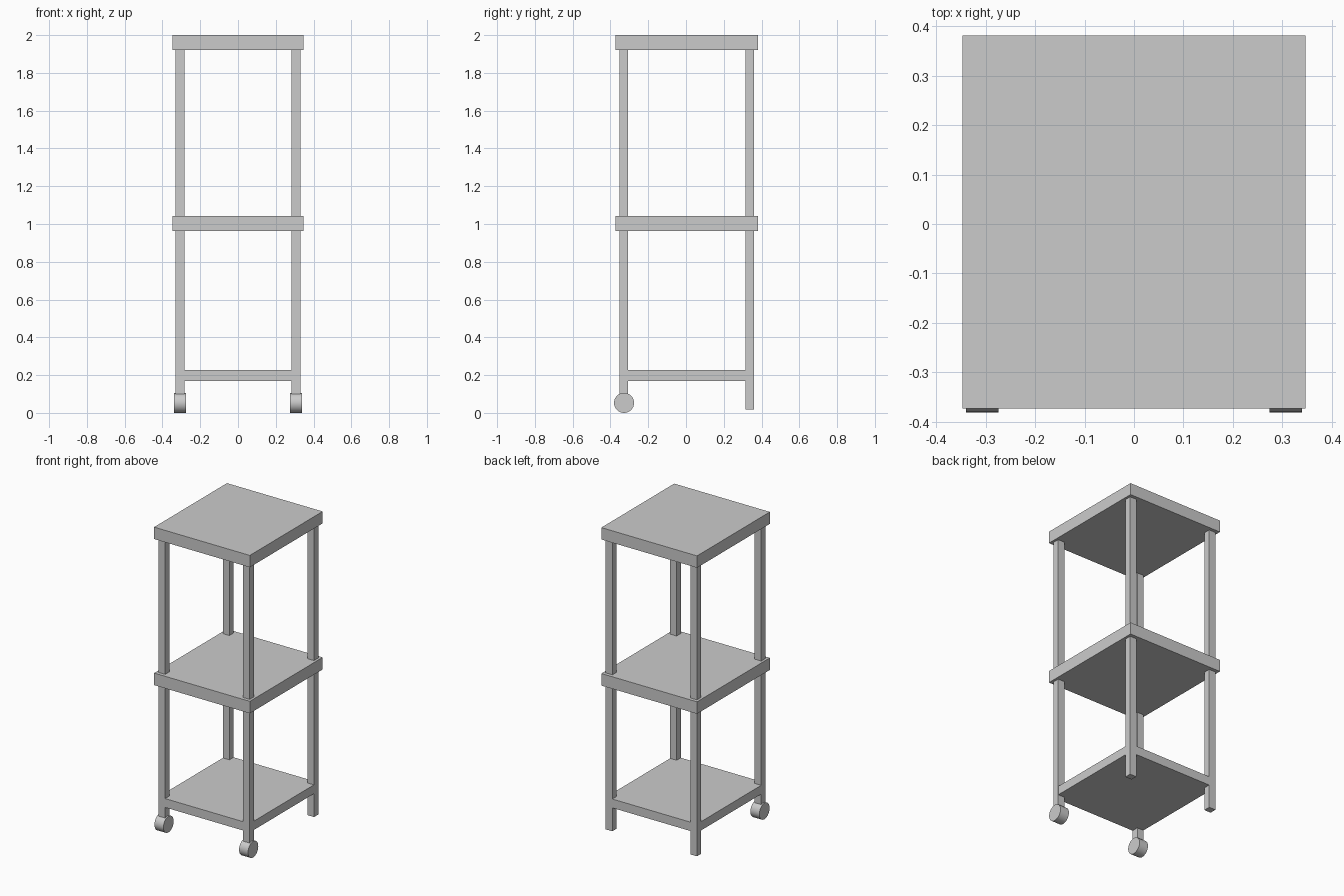
import bpy
from math import pi

cube = bpy.data.objects.get("Cube")
if cube:
    bpy.data.objects.remove(cube, do_unlink=True)

grey = bpy.data.materials.new("light_grey")
grey.use_nodes = True
colour = (0.6, 0.6, 0.6, 1)
grey.diffuse_color = colour
grey.node_tree.nodes["Principled BSDF"].inputs["Base Color"].default_value = colour

MID_Y = 0.004                   # frame sits slightly behind the origin
LEG_X, LEG_Y = 0.307, 0.333     # leg centre offsets
LEG_W, LEG_D = 0.048, 0.044     # leg section
WHEEL_R = 0.053


def box(name, x, y, width, depth, bottom, top):
    bpy.ops.mesh.primitive_cube_add(size=1, location=(x, y, (bottom + top) / 2))
    ob = bpy.context.object
    ob.name = name
    ob.scale = (width, depth, top - bottom)
    bpy.ops.object.transform_apply(location=False, rotation=False, scale=True)
    ob.data.materials.append(grey)
    return ob


def wheel(name, x, y):
    bpy.ops.mesh.primitive_cylinder_add(
        vertices=32, radius=WHEEL_R, depth=0.065,
        location=(x, y, WHEEL_R), rotation=(0, pi / 2, 0))
    ob = bpy.context.object
    ob.name = name
    ob.data.materials.append(grey)
    bpy.ops.object.shade_smooth_by_angle(angle=pi / 6)


# Overhanging top and middle shelves
for name, bottom, top in (("top_shelf", 1.922, 2), ("middle_shelf", 0.964, 1.043)):
    box(name, 0, MID_Y, 0.694, 0.755, bottom, top)

# Bottom shelf, flush with the outer faces of the legs
box("bottom_shelf", 0, MID_Y, 2 * LEG_X + LEG_W - 0.001,
    2 * LEG_Y + LEG_D - 0.001, 0.17, 0.228)

# Legs, with wheels on the front pair only
for side, sx in (("left", 1), ("right", -1)):
    x = sx * LEG_X
    box("back_leg_" + side, x, MID_Y + LEG_Y, LEG_W, LEG_D, 0.017, 1.93)
    box("front_leg_" + side, x, MID_Y - LEG_Y, LEG_W, LEG_D, WHEEL_R, 1.93)
    wheel("front_wheel_" + side, x, MID_Y - LEG_Y + 0.001)
